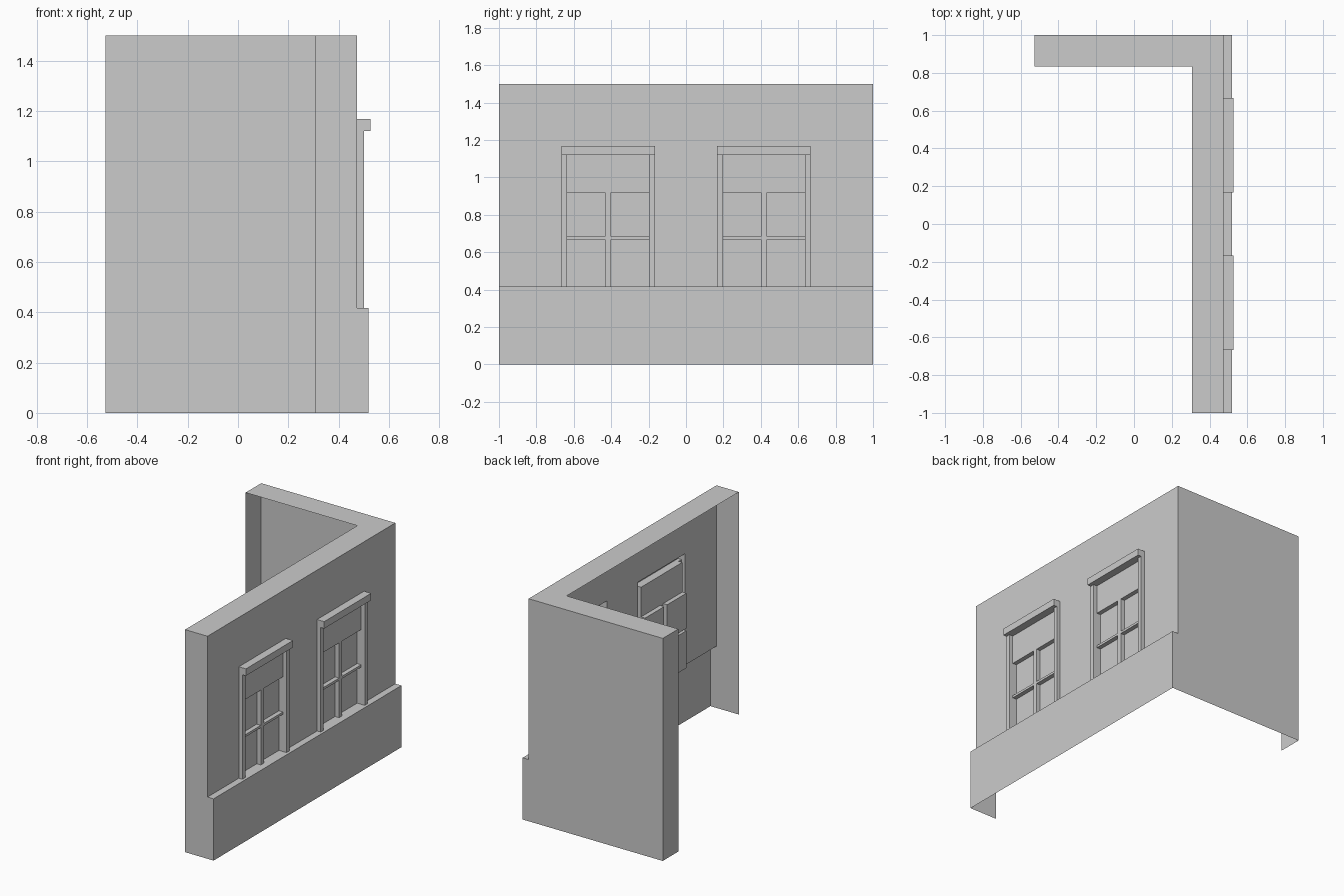
import bpy, bmesh

if "Cube" in bpy.data.objects:
    bpy.data.objects.remove(bpy.data.objects["Cube"])

BACK_X, WALL, PLINTH = -0.527, 0.473, 0.518      # far wall end, wall plane, plinth plane
INNER_X, INNER_Y = 0.306, 0.834                  # inner edge of the wall thickness
SILL, TOP = 0.416, 1.5


def finish(name, bm):
    bmesh.ops.remove_doubles(bm, verts=bm.verts, dist=1e-5)
    bmesh.ops.dissolve_limit(bm, angle_limit=0.01, verts=bm.verts, edges=bm.edges)
    mesh = bpy.data.meshes.new(name)
    bm.to_mesh(mesh)
    bm.free()
    bpy.context.collection.objects.link(bpy.data.objects.new(name, mesh))


def face(bm, points):
    bm.faces.new([bm.verts.new(p) for p in points])


# Street facade as stepped relief: (y0, y1, z0, z1, x), later areas override
areas = [(-1, 1, 0, TOP, WALL), (-1, 1, 0, SILL, PLINTH)]
for c in (-0.4167, 0.4167):
    areas += [
        (c - 0.25, c + 0.25, SILL, 1.12, 0.50),        # frame jambs
        (c - 0.22, c + 0.22, 0.92, 1.12, WALL),        # upper panel
        (c - 0.22, c + 0.22, SILL, 0.92, 0.443),       # glass
        (c - 0.016, c + 0.016, SILL, 0.92, WALL),      # upright bar
        (c - 0.22, c + 0.22, 0.667, 0.683, WALL),      # cross bar
        (c - 0.25, c + 0.25, 1.12, 1.167, 0.526),      # lintel
    ]
ys = sorted({round(v, 5) for a in areas for v in a[:2]})
zs = sorted({round(v, 5) for a in areas for v in a[2:4]})


def depth(i, j):
    y, z = (ys[i] + ys[i + 1]) / 2, (zs[j] + zs[j + 1]) / 2
    return [a[4] for a in areas if a[0] < y < a[1] and a[2] < z < a[3]][-1]


bm = bmesh.new()
for i in range(len(ys) - 1):
    for j in range(len(zs) - 1):
        y0, y1, z0, z1 = ys[i], ys[i + 1], zs[j], zs[j + 1]
        a = depth(i, j)
        face(bm, [(a, y0, z0), (a, y1, z0), (a, y1, z1), (a, y0, z1)])
        # Side returns between neighbouring depths
        if i < len(ys) - 2 and depth(i + 1, j) != a:
            b = depth(i + 1, j)
            face(bm, [(b, y1, z0), (b, y1, z1), (a, y1, z1), (a, y1, z0)])
        if j < len(zs) - 2 and depth(i, j + 1) != a:
            b = depth(i, j + 1)
            face(bm, [(b, y0, z1), (a, y0, z1), (a, y1, z1), (b, y1, z1)])
finish("window_facade", bm)

# Open shell: side wall, end returns and L-shaped top
bm = bmesh.new()
step = [(PLINTH, 0), (PLINTH, SILL), (WALL, SILL), (WALL, TOP)]
face(bm, [(x, -1, z) for x, z in [(INNER_X, 0)] + step + [(INNER_X, TOP)]])
face(bm, [(x, 1, z) for x, z in reversed([(BACK_X, 0)] + step + [(BACK_X, TOP)])])
face(bm, [(BACK_X, 1, 0), (BACK_X, INNER_Y, 0), (BACK_X, INNER_Y, TOP), (BACK_X, 1, TOP)])
face(bm, [(INNER_X, -1, TOP), (WALL, -1, TOP), (WALL, 1, TOP),
          (BACK_X, 1, TOP), (BACK_X, INNER_Y, TOP), (INNER_X, INNER_Y, TOP)])
finish("wall_shell", bm)
